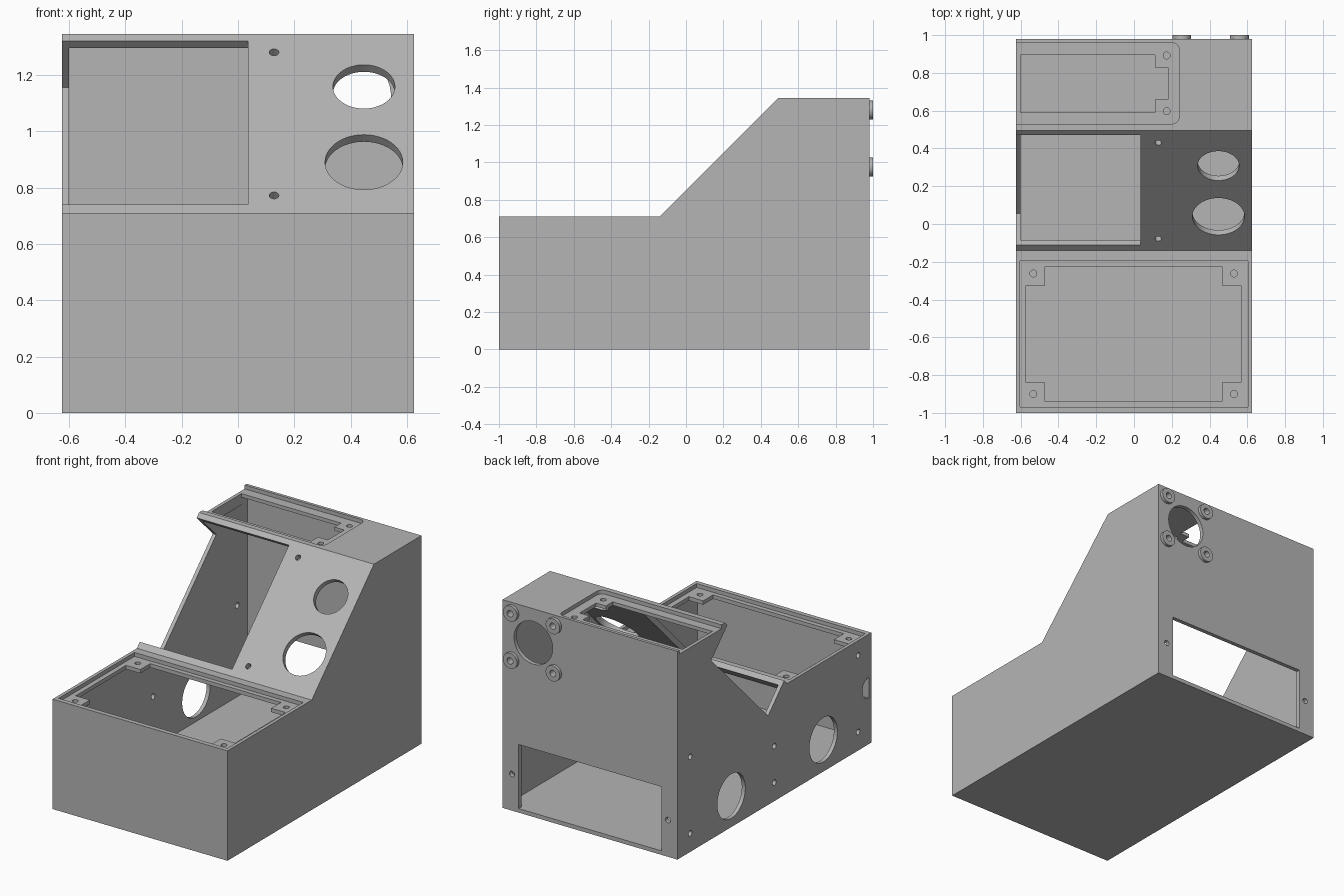
import bpy, bmesh
from math import cos, sin, pi, radians
from mathutils import Vector

if "Cube" in bpy.data.objects:
    bpy.data.objects.remove(bpy.data.objects["Cube"], do_unlink=True)

grey = bpy.data.materials.new("plain grey")
grey.use_nodes = True
colour = (0.46, 0.46, 0.46, 1)
grey.diffuse_color = colour
grey.node_tree.nodes["Principled BSDF"].inputs["Base Color"].default_value = colour


def finish(name, bm):
    bmesh.ops.recalc_face_normals(bm, faces=bm.faces)
    mesh = bpy.data.meshes.new(name)
    bm.to_mesh(mesh)
    bm.free()
    mesh.materials.append(grey)
    obj = bpy.data.objects.new(name, mesh)
    bpy.context.collection.objects.link(obj)
    return obj


def prism(name, profile, axis, lo, hi):
    """Extrude a (y, z) profile along x, or an (x, y) profile along z."""
    place = (lambda p, t: (t, *p)) if axis == "x" else (lambda p, t: (*p, t))
    bm = bmesh.new()
    a, b = ([bm.verts.new(place(p, t)) for p in profile] for t in (lo, hi))
    bm.faces.new(a)
    bm.faces.new(b)
    for i in range(len(a)):
        bm.faces.new((a[i - 1], a[i], b[i], b[i - 1]))
    return finish(name, bm)


def rod(name, centre, direction, radius, length, sides=48):
    d = Vector(direction).normalized()
    bm = bmesh.new()
    bmesh.ops.create_cone(bm, cap_ends=True, segments=sides, radius1=radius,
                          radius2=radius, depth=length)
    bm.transform(d.to_track_quat("Z", "Y").to_matrix().to_4x4())
    bmesh.ops.translate(bm, verts=bm.verts, vec=centre)
    return finish(name, bm)


def rect(x0, x1, y0, y1):
    return [(x0, y0), (x1, y0), (x1, y1), (x0, y1)]


def cut(target, cutter):
    mod = target.modifiers.new("cut", "BOOLEAN")
    mod.operation = "DIFFERENCE"
    mod.solver = "EXACT"
    mod.object = cutter
    bpy.ops.object.select_all(action="DESELECT")
    bpy.context.view_layer.objects.active = target
    target.select_set(True)
    bpy.ops.object.modifier_apply(modifier=mod.name)
    bpy.data.objects.remove(cutter, do_unlink=True)


# Hollow console shell
HALF, STEP, TOP, BACK = 0.625, 0.71, 1.345, 0.98
SLOPE = 0.85          # sloped face lies on z = y + SLOPE
outer = [(-1, 0), (BACK, 0), (BACK, TOP), (TOP - SLOPE, TOP), (STEP - SLOPE, STEP), (-1, STEP)]
inner = [(-0.973, 0.026), (0.953, 0.026), (0.953, 1.297), (0.497, 1.297), (-0.14, 0.66), (-0.973, 0.66)]
shell = prism("console_shell", outer, "x", -HALF, HALF)
cut(shell, prism("cavity", inner, "x", -0.6, 0.6))

# Front bay: lid recess, then the opening with four corner tabs
cut(shell, prism("lid_recess", rect(-0.603, 0.603, -0.97, -0.195), "z", 0.685, 0.8))
cut(shell, prism("lid_opening", [
    (-0.47, -0.94), (0.465, -0.94), (0.465, -0.84), (0.567, -0.84), (0.567, -0.325), (0.465, -0.325),
    (0.465, -0.225), (-0.47, -0.225), (-0.47, -0.325), (-0.572, -0.325), (-0.572, -0.84), (-0.47, -0.84)],
    "z", 0.6, 0.8))
for x in (-0.533, 0.53):
    for y in (-0.9, -0.262):
        cut(shell, rod("lid_screw", (x, y, 0.68), (0, 0, 1), 0.018, 0.15, 24))

# Roof: recess open to one side with rounded corners, then its opening
R = 0.04
corners = [(0.24 - R + R * cos(a), c + R * sin(a))
           for c, start in ((0.53 + R, -pi / 2), (0.96 - R, 0))
           for a in [start + i * pi / 12 for i in range(7)]]
cut(shell, prism("roof_recess", [(-0.7, 0.96), (-0.7, 0.53)] + corners, "z", 1.32, 1.45))
cut(shell, prism("roof_opening", [
    (-0.602, 0.59), (0.11, 0.59), (0.11, 0.66), (0.18, 0.66), (0.18, 0.828), (0.11, 0.828),
    (0.11, 0.895), (-0.602, 0.895)], "z", 1.25, 1.45))
for y in (0.597, 0.892):
    cut(shell, rod("roof_screw", (0.173, y, 1.31), (0, 0, 1), 0.018, 0.15, 24))

# Slope: screen slot that also notches the side wall
lo, hi, deep, out = -0.11, 0.47, 0.165, 0.06
cut(shell, prism("screen_slot", [
    (lo - out, lo + SLOPE + out), (lo + deep, lo + SLOPE - deep),
    (hi + deep, hi + SLOPE - deep), (hi - out, hi + SLOPE + out)], "x", -0.7, 0.035))

# Slope: two round control holes and two screw holes
for x, z, r in ((0.447, 1.158, 0.11), (0.447, 0.89, 0.138), (0.128, 1.28, 0.017), (0.128, 0.772, 0.017)):
    cut(shell, rod("slope_hole", (x, z - SLOPE, z), (0, -1, 1), r, 0.2))

# Side wall: two round ports, screw holes and a half-round port by the front
for y, z, r in ((0.43, 0.2, 0.143), (-0.51, 0.205, 0.143), (0.85, 0.615, 0.018), (0.85, 0.12, 0.018),
                (-0.01, 0.355, 0.018), (-0.01, 0.12, 0.018), (-0.865, 0.615, 0.018), (-0.865, 0.12, 0.018)):
    cut(shell, rod("side_hole", (-HALF, y, z), (1, 0, 0), r, 0.14))
half = [(-0.973 + 0.066 * cos(a), 0.365 + 0.066 * sin(a))
        for a in [-pi / 2 + i * pi / 20 for i in range(21)]]
cut(shell, prism("half_port", half, "x", -0.7, -0.55))

# Back wall: wide slot, its screws, and the round port
cut(shell, prism("back_slot", rect(0.92, 1.1, 0.026, 0.44), "x", -0.51, 0.51))
for x, z, r in ((-0.557, 0.237, 0.018), (0.557, 0.237, 0.018), (0.405, 1.125, 0.138)):
    cut(shell, rod("back_hole", (x, BACK, z), (0, 1, 0), r, 0.14))

# Four raised screw bosses around the back port
bosses = []
for x in (0.253, 0.558):
    for z in (0.975, 1.28):
        boss = rod("port_boss", (x, 0.989, z), (0, 1, 0), 0.05, 0.022)
        for part in (boss, shell):
            cut(part, rod("boss_hole", (x, BACK, z), (0, 1, 0), 0.021, 0.14, 24))
        bosses.append(boss)

# Smooth the round walls and keep the edges crisp
bpy.ops.object.select_all(action="DESELECT")
for obj in [shell] + bosses:
    obj.select_set(True)
bpy.context.view_layer.objects.active = shell
bpy.ops.object.shade_smooth_by_angle(angle=radians(30))
